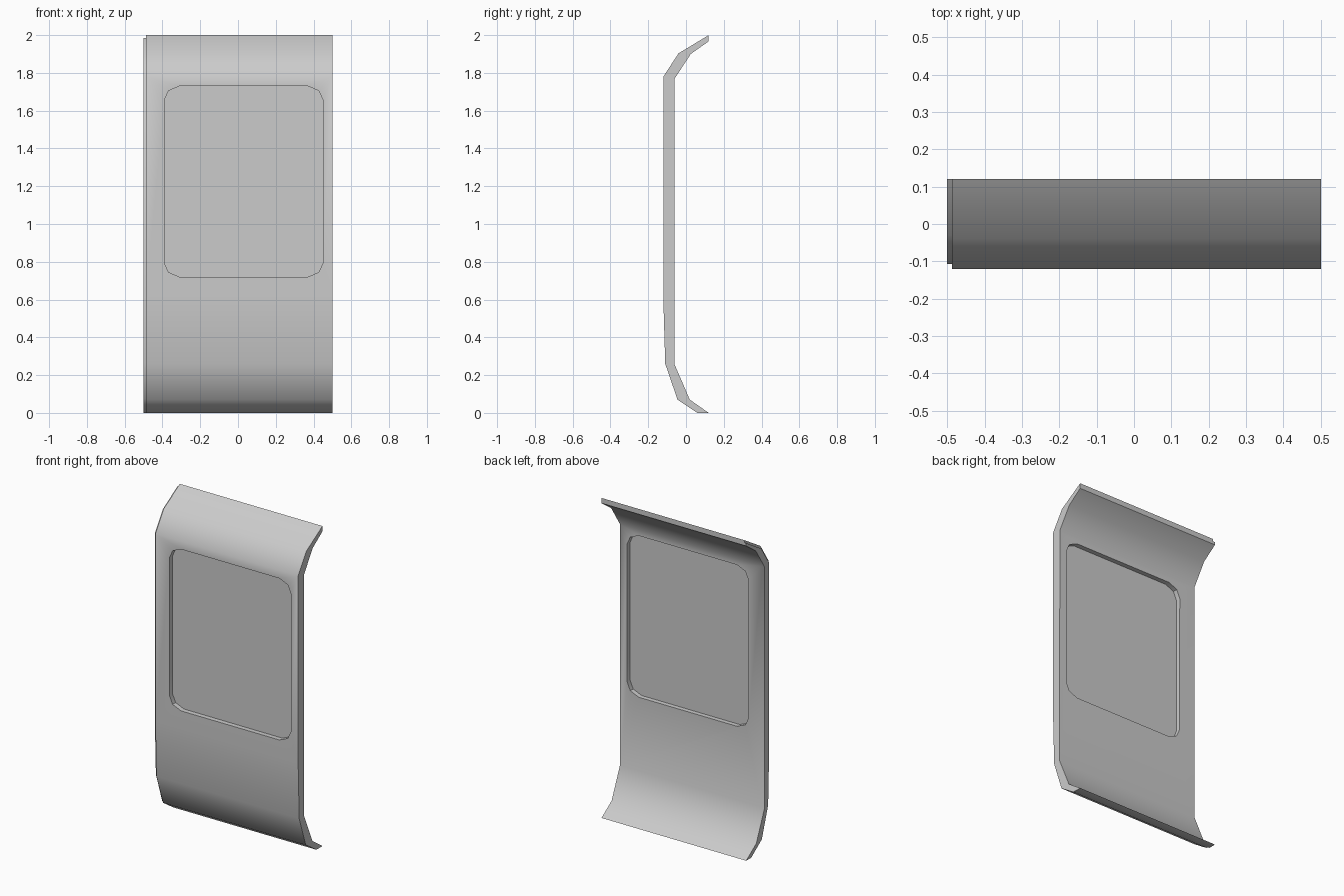
import bpy, bmesh

if "Cube" in bpy.data.objects:
    bpy.data.objects.remove(bpy.data.objects["Cube"])


def prism(name, pts, axis, a, b):
    """Extrude a closed 2D outline: axis 'x' takes (y, z), axis 'y' takes (x, z)."""
    bm = bmesh.new()
    place = (lambda p, d: (d, p[0], p[1])) if axis == 'x' else (lambda p, d: (p[0], d, p[1]))
    face = bm.faces.new([bm.verts.new(place(p, a)) for p in pts])
    if a != b:
        ext = bmesh.ops.extrude_face_region(bm, geom=[face])
        step = (b - a, 0, 0) if axis == 'x' else (0, b - a, 0)
        bmesh.ops.translate(bm, vec=step,
                            verts=[v for v in ext['geom'] if isinstance(v, bmesh.types.BMVert)])
        bmesh.ops.recalc_face_normals(bm, faces=bm.faces)
    me = bpy.data.meshes.new(name)
    bm.to_mesh(me)
    bm.free()
    ob = bpy.data.objects.new(name, me)
    bpy.context.collection.objects.link(ob)
    return ob


def smooth(ob):
    bpy.ops.object.select_all(action='DESELECT')
    bpy.context.view_layer.objects.active = ob
    ob.select_set(True)
    bpy.ops.object.shade_smooth_by_angle(angle=0.66)


# Curved side-section of the door: outside skin, then inside skin
inner = [(0.12, 0.0), (0.02, 0.07), (-0.062, 0.26), (-0.06, 1.77), (0.025, 1.9), (0.12, 1.967)]
outer = [(0.12, 2.0), (-0.04, 1.903), (-0.12, 1.78), (-0.12, 0.6), (-0.11, 0.26),
         (-0.045, 0.07), (0.06, 0.0)]
door = prism("door_panel", inner + outer, 'x', -0.487, 0.5)

# Rebated lip along the left edge, set back from the outside skin
lip_outer = [(0.12, 1.985), (-0.03, 1.893), (-0.107, 1.775), (-0.107, 0.6), (-0.097, 0.265),
             (-0.035, 0.075), (0.07, 0.0)]
lip = prism("edge_lip", inner + lip_outer, 'x', -0.5, -0.487)

# Window outline with two-step rounded corners
cx, cz, hw, hh = 0.03, 1.225, 0.42, 0.505
corner = [(hw, hh - 0.075), (hw - 0.022, hh - 0.025), (hw - 0.08, hh)]
outline = []
for sx, sz in ((1, 1), (-1, 1), (-1, -1), (1, -1)):
    pts = corner if sx * sz > 0 else corner[::-1]
    outline += [(cx + sx * x, cz + sz * z) for x, z in pts]

# Window opening cut through the door
cutter = prism("window_cutter", outline, 'y', -0.3, 0.3)
cutter.hide_render = True
cutter.hide_viewport = False
cut = door.modifiers.new("window_opening", 'BOOLEAN')
cut.operation = 'DIFFERENCE'
cut.solver = 'EXACT'
cut.object = cutter
bpy.context.view_layer.objects.active = door
bpy.ops.object.modifier_apply(modifier=cut.name)
bpy.data.objects.remove(cutter, do_unlink=True)

# Single pane halfway through the opening
prism("window_pane", outline, 'y', -0.09, -0.09)

for part in (door, lip):
    smooth(part)
